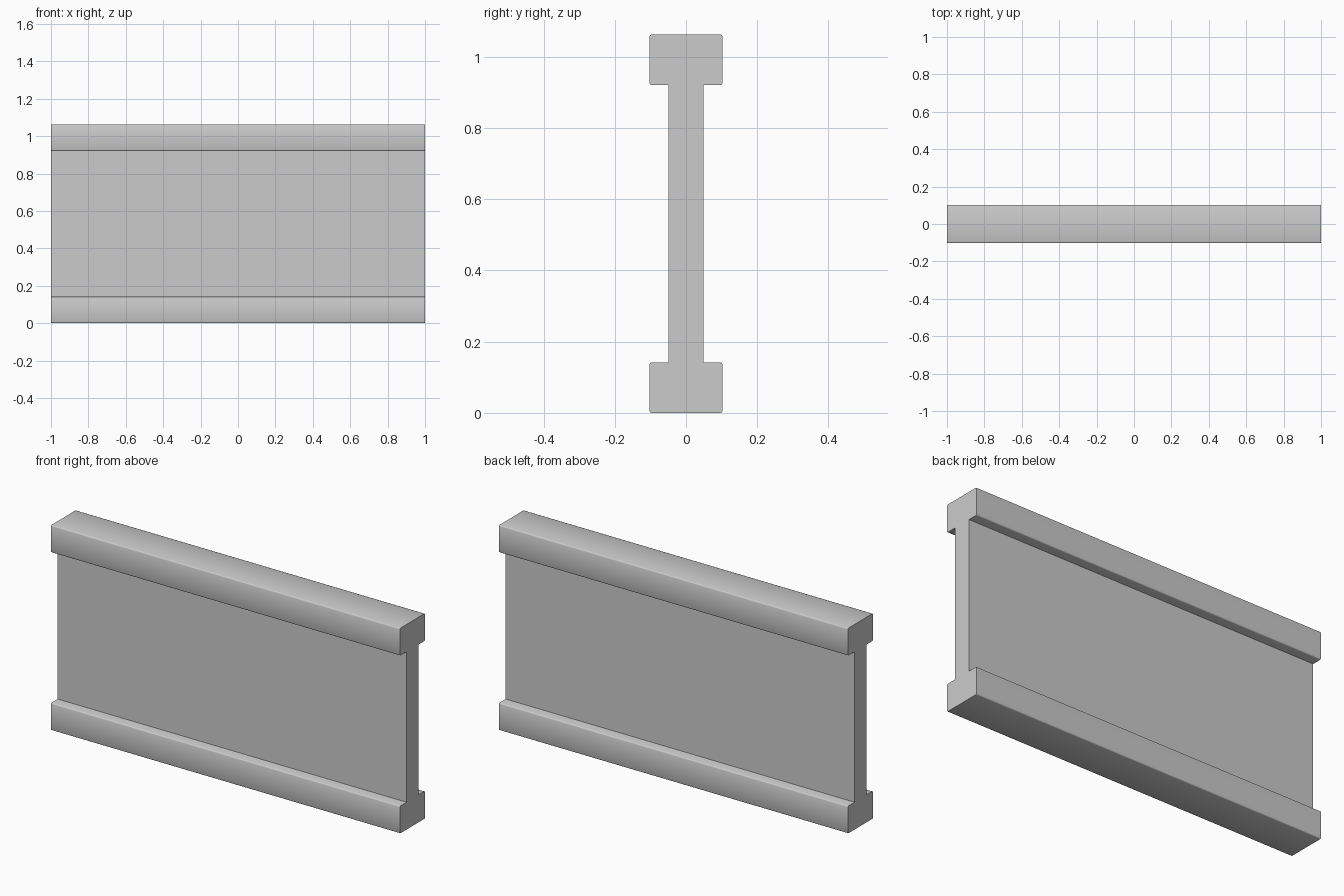
import bpy
import bmesh

if "Cube" in bpy.data.objects:
    bpy.data.objects.remove(bpy.data.objects["Cube"])


def box(name, size, centre, bevel=0.0):
    bm = bmesh.new()
    bmesh.ops.create_cube(bm, size=1)
    for v in bm.verts:
        v.co = [v.co[i] * size[i] + centre[i] for i in range(3)]
    # Round only the long edges, leaving the ends flat
    if bevel:
        long_edges = [e for e in bm.edges
                      if abs(e.verts[0].co.x - e.verts[1].co.x) > 1]
        bmesh.ops.bevel(bm, geom=long_edges, offset=bevel, segments=2,
                        profile=0.5, affect='EDGES')
    mesh = bpy.data.meshes.new(name)
    bm.to_mesh(mesh)
    bm.free()
    obj = bpy.data.objects.new(name, mesh)
    bpy.context.collection.objects.link(obj)
    if bevel:
        bpy.ops.object.select_all(action='DESELECT')
        obj.select_set(True)
        bpy.context.view_layer.objects.active = obj
        bpy.ops.object.shade_smooth_by_angle(angle=0.9)
    return obj


LENGTH, HEIGHT = 2.0, 1.063
RAIL_H, RAIL_W, WEB_W = 0.142, 0.205, 0.098

# Bottom and top rails
box("bottom_rail", (LENGTH, RAIL_W, RAIL_H), (0, 0, RAIL_H / 2), 0.006)
box("top_rail", (LENGTH, RAIL_W, RAIL_H), (0, 0, HEIGHT - RAIL_H / 2), 0.006)

# Thin wall panel between the rails
box("wall_panel", (LENGTH, WEB_W, HEIGHT - 2 * RAIL_H), (0, 0, HEIGHT / 2))
